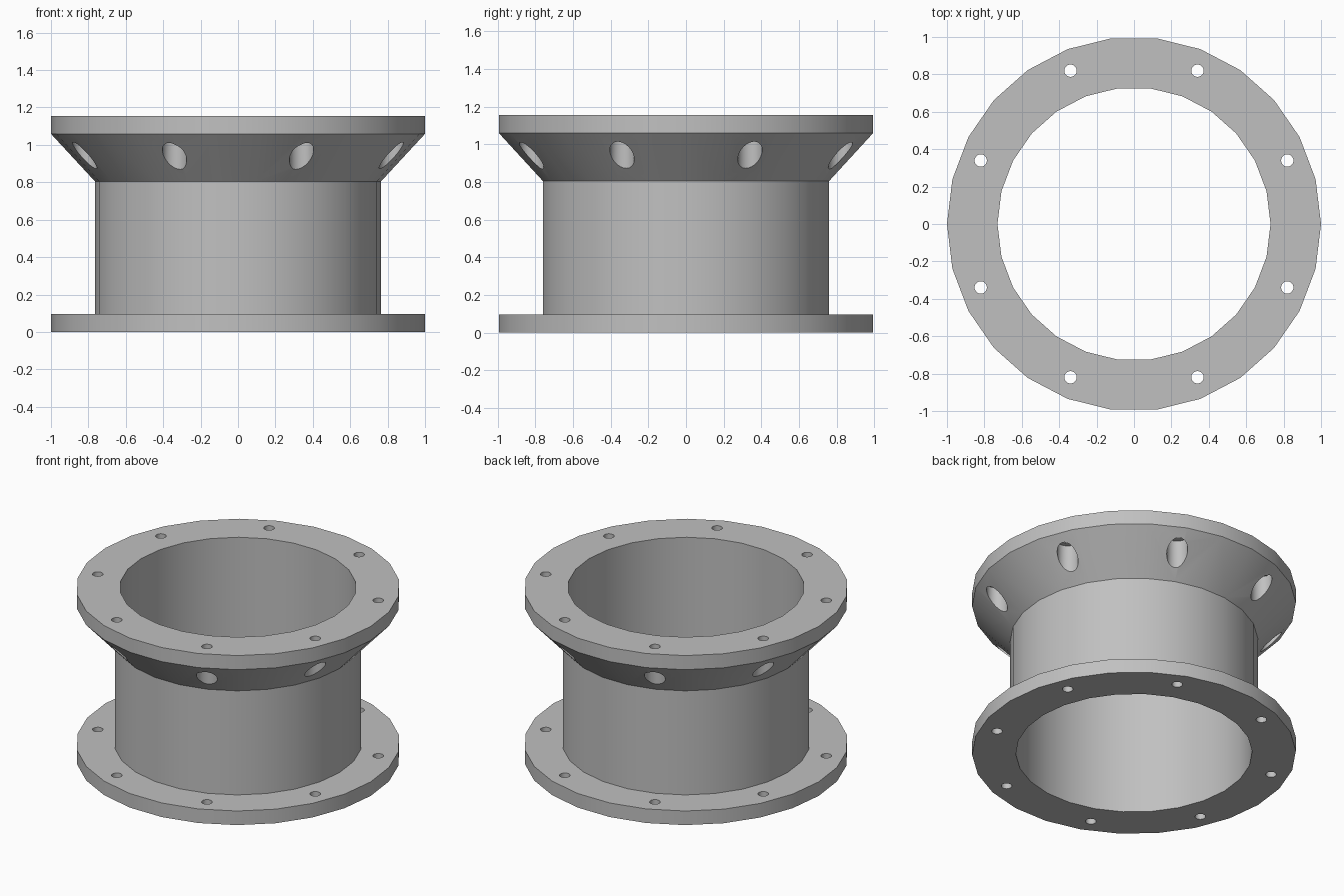
import bpy, bmesh, math
from mathutils import Matrix, Vector

if "Cube" in bpy.data.objects:
    bpy.data.objects.remove(bpy.data.objects["Cube"], do_unlink=True)

SIDES = 26
HEIGHT = 1.155
FLANGE = 0.096
BORE_R, BODY_R, RIM_R = 0.73, 0.765, 1.0
BOLT_CIRCLE = 0.887

# One grey metal
metal = bpy.data.materials.new("grey_metal")
metal.use_nodes = True
grey = (0.53, 0.53, 0.53, 1)
metal.diffuse_color = grey
metal.node_tree.nodes["Principled BSDF"].inputs["Base Color"].default_value = grey


def add_object(name, bm):
    bmesh.ops.recalc_face_normals(bm, faces=bm.faces)
    mesh = bpy.data.meshes.new(name)
    bm.to_mesh(mesh)
    bm.free()
    obj = bpy.data.objects.new(name, mesh)
    bpy.context.collection.objects.link(obj)
    mesh.materials.append(metal)
    return obj


def lathe(name, profile):
    """Turn a closed (radius, height) profile around z."""
    bm = bmesh.new()
    verts = [bm.verts.new((r, 0, z)) for r, z in profile]
    edges = [bm.edges.new((v, verts[i - 1])) for i, v in enumerate(verts)]
    bmesh.ops.spin(bm, geom=verts + edges, cent=(0, 0, 0), axis=(0, 0, 1),
                   angle=math.tau, steps=SIDES, use_merge=True)
    bmesh.ops.remove_doubles(bm, verts=bm.verts, dist=1e-4)
    return add_object(name, bm)


def bolt_ring(name, radius, low, high):
    """Eight upright cylinders on the bolt circle."""
    bm = bmesh.new()
    for i in range(8):
        a = math.radians(22.5 + 45 * i)
        centre = Vector((BOLT_CIRCLE * math.cos(a), BOLT_CIRCLE * math.sin(a), (low + high) / 2))
        bmesh.ops.create_cone(bm, cap_ends=True, segments=SIDES, radius1=radius,
                              radius2=radius, depth=high - low,
                              matrix=Matrix.Translation(centre))
    obj = add_object(name, bm)
    obj.hide_render = True
    return obj


# Tube with a flat lower flange and a conical shoulder under the upper flange
spool = lathe("flanged_spool", [
    (BORE_R, 0), (RIM_R, 0), (RIM_R, FLANGE), (BODY_R, FLANGE),
    (BODY_R, 0.805), (RIM_R, HEIGHT - FLANGE), (RIM_R, HEIGHT), (BORE_R, HEIGHT),
])

# Bolt holes through both flanges, wider pockets cut up into the shoulder
cutters = [
    bolt_ring("pocket_cutter", 0.065, 0.4, HEIGHT - FLANGE),
    bolt_ring("bolt_hole_cutter", 0.033, -0.2, HEIGHT + 0.2),
]
bpy.ops.object.select_all(action='DESELECT')
bpy.context.view_layer.objects.active = spool
spool.select_set(True)
for cutter in cutters:
    mod = spool.modifiers.new(cutter.name, 'BOOLEAN')
    mod.operation = 'DIFFERENCE'
    mod.solver = 'EXACT'
    mod.object = cutter
    bpy.ops.object.modifier_apply(modifier=mod.name)
    bpy.data.objects.remove(cutter, do_unlink=True)

bpy.ops.object.shade_smooth_by_angle(angle=math.radians(30))
